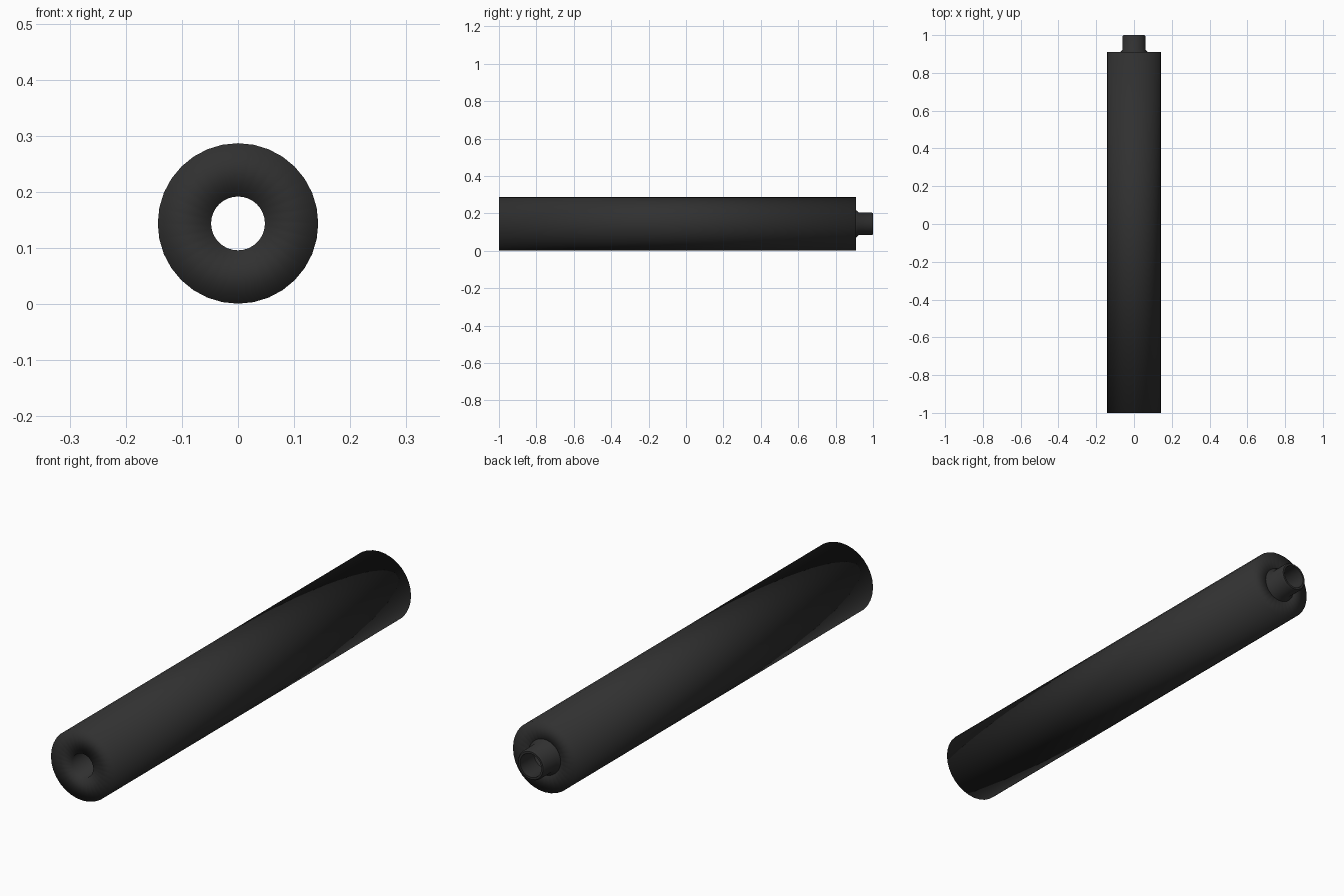
import bpy, bmesh, math

if "Cube" in bpy.data.objects:
    bpy.data.objects.remove(bpy.data.objects["Cube"])

SIDES = 32
AXIS_Z = 0.144

mat = bpy.data.materials.new("matte_black")
mat.diffuse_color = (0.03, 0.03, 0.03, 1)
mat.use_nodes = True
mat.node_tree.nodes["Principled BSDF"].inputs["Base Color"].default_value = mat.diffuse_color


def lathe(name, profile):
    """Revolve a closed (radius, y) profile around the long axis."""
    bm = bmesh.new()
    rings = []
    for r, y in profile:
        rings.append([bm.verts.new((r * math.sin(2 * math.pi * i / SIDES), y,
                                    AXIS_Z + r * math.cos(2 * math.pi * i / SIDES)))
                      for i in range(SIDES)])
    for k, a in enumerate(rings):
        b = rings[(k + 1) % len(rings)]
        for i in range(SIDES):
            j = (i + 1) % SIDES
            bm.faces.new((a[i], a[j], b[j], b[i]))
    bmesh.ops.recalc_face_normals(bm, faces=bm.faces)
    for f in bm.faces:
        f.smooth = True
    me = bpy.data.meshes.new(name)
    bm.to_mesh(me)
    bm.free()
    me.materials.append(mat)
    ob = bpy.data.objects.new(name, me)
    bpy.context.collection.objects.link(ob)
    return ob


# Main tube with a through bore, softly shaded across its ends
lathe("main_tube", [(0.143, -1), (0.143, 0.91), (0.048, 0.91), (0.048, -1)])

# Narrow rear neck with a flared foot and chamfered tip
neck = lathe("rear_neck", [(0.072, 0.908), (0.072, 0.912), (0.061, 0.922),
                           (0.061, 0.993), (0.056, 1.0), (0.048, 1.0), (0.048, 0.908)])
bpy.context.view_layer.objects.active = neck
neck.select_set(True)
bpy.ops.object.shade_smooth_by_angle(angle=math.radians(50))
